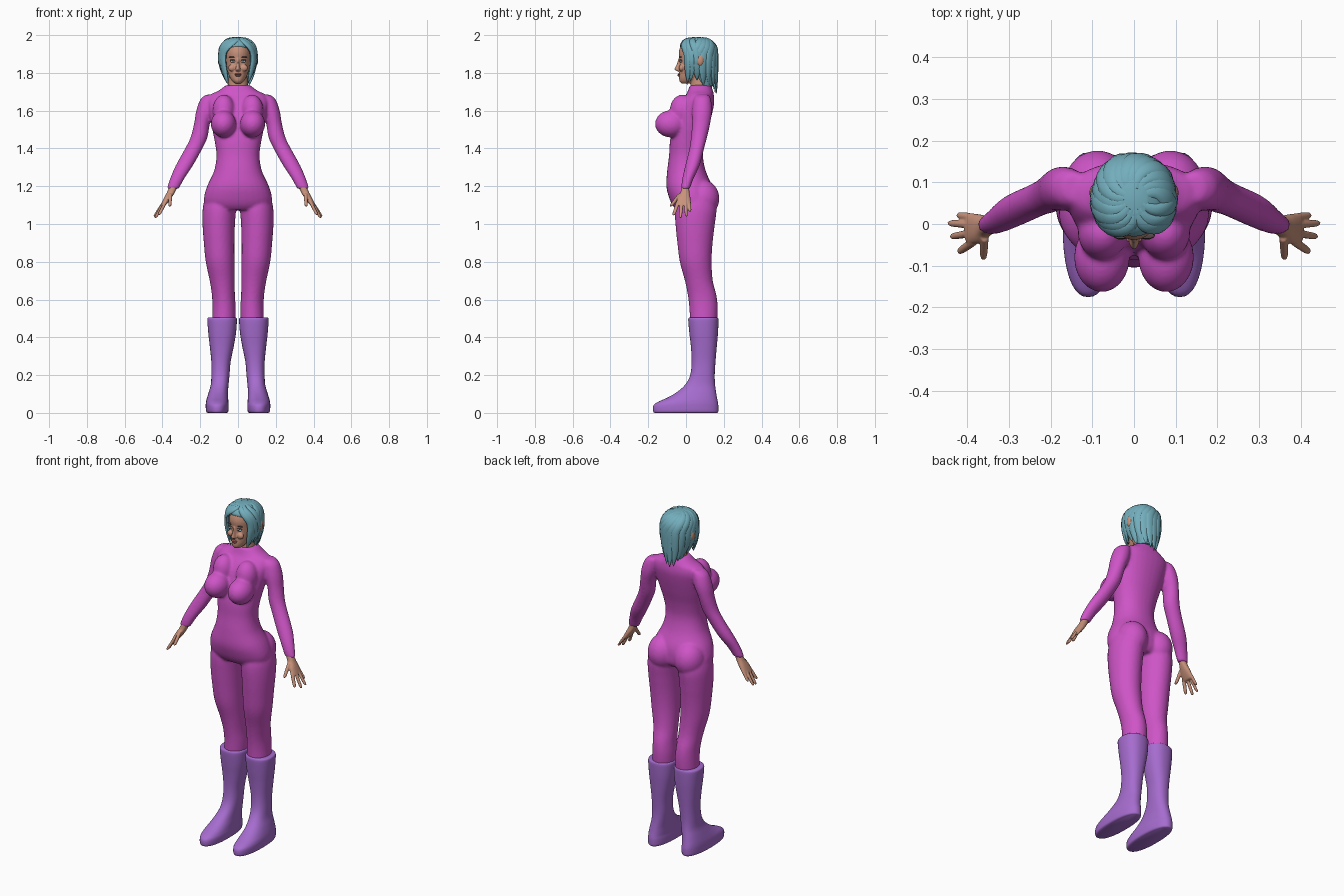
import bpy, bmesh, math, random
from mathutils import Vector, Matrix

random.seed(4)
default = bpy.data.objects.get("Cube")
if default:
    bpy.data.objects.remove(default, do_unlink=True)


def material(name, r, g, b):
    mat = bpy.data.materials.new(name)
    mat.use_nodes = True
    mat.diffuse_color = (r, g, b, 1)
    node = next(n for n in mat.node_tree.nodes if n.type == 'BSDF_PRINCIPLED')
    node.inputs["Base Color"].default_value = (r, g, b, 1)
    return mat


SUIT = material("magenta suit", 0.62, 0.09, 0.57)
BOOT = material("violet boot", 0.38, 0.15, 0.62)
HAIR = material("teal hair", 0.17, 0.42, 0.50)
SKIN = material("warm skin", 0.58, 0.29, 0.20)
EYE = material("pale blue eye", 0.45, 0.68, 0.75)
LIPS = material("rose lips", 0.42, 0.13, 0.12)
BROW = material("dark brow", 0.10, 0.07, 0.07)


def bridge(bm, loops):
    """Join vertex rings into a closed skin with end caps."""
    for low, high in zip(loops, loops[1:]):
        for i in range(len(low)):
            j = (i + 1) % len(low)
            bm.faces.new((low[i], low[j], high[j], high[i]))
    bm.faces.new(loops[0][::-1])
    bm.faces.new(loops[-1])


def spline(rows, steps=4):
    """Catmull-Rom rows through the given key rows."""
    keys = [Vector(r) for r in rows]
    out = []
    for i in range(len(keys) - 1):
        b, c = keys[i], keys[i + 1]
        a, d = keys[max(i - 1, 0)], keys[min(i + 2, len(keys) - 1)]
        for k in range(steps):
            t = k / steps
            out.append(0.5 * (2 * b + (c - a) * t + (2 * a - 5 * b + 4 * c - d) * t ** 2
                              + (3 * b - a - 3 * c + d) * t ** 3))
    return out + [keys[-1]]


def loft(bm, rows, side=1, power=2.0, sides=32):
    """Rows are (height, x centre, x radius, front y, back y)."""
    def bend(v):
        return math.copysign(abs(v) ** (2 / power), v)
    loops = []
    for z, x, rx, front, back in spline(rows):
        ring = []
        for i in range(sides):
            a = math.tau * i / sides
            ring.append(bm.verts.new((side * (x + max(rx, 0.001) * bend(math.cos(a))),
                                      (front + back) / 2 + (back - front) / 2 * bend(math.sin(a)), z)))
        loops.append(ring)
    bridge(bm, loops)


def blob(bm, centre, radii, side=1):
    place = Matrix.Translation((side * centre[0], centre[1], centre[2])) @ Matrix.Diagonal((*radii, 1))
    bmesh.ops.create_uvsphere(bm, u_segments=24, v_segments=14, radius=1, matrix=place)


def finish(name, bm, mat, voxel=0, smooth=4):
    bmesh.ops.recalc_face_normals(bm, faces=bm.faces[:])
    mesh = bpy.data.meshes.new(name)
    bm.to_mesh(mesh)
    bm.free()
    mesh.materials.append(mat)
    mesh.shade_smooth()
    mesh.set_sharp_from_angle(angle=math.radians(50))
    ob = bpy.data.objects.new(name, mesh)
    bpy.context.collection.objects.link(ob)
    if voxel:
        fuse = ob.modifiers.new("Fuse", 'REMESH')
        fuse.mode = 'VOXEL'
        fuse.voxel_size = voxel
        fuse.use_smooth_shade = True
        relax = ob.modifiers.new("Relax", 'SMOOTH')
        relax.factor = 0.5
        relax.iterations = smooth
    return ob


# Bodysuit: torso, bust, seat, arms and legs fused together
TORSO = [(1.075, 0, .15, -.05, .12), (1.10, 0, .175, -.072, .14), (1.14, 0, .18, -.09, .145),
         (1.20, 0, .164, -.104, .138), (1.28, 0, .127, -.1, .105), (1.36, 0, .114, -.09, .09),
         (1.44, 0, .124, -.085, .1), (1.52, 0, .14, -.07, .122), (1.60, 0, .155, -.05, .142),
         (1.65, 0, .16, -.025, .15), (1.685, 0, .145, 0, .147), (1.705, 0, .105, .01, .143),
         (1.735, 0, .064, .02, .132)]
LEG = [(.46, .076, .062, .022, .163), (.55, .074, .062, .018, .168), (.62, .077, .061, .01, .162),
       (.70, .084, .066, -.006, .142), (.80, .095, .076, -.033, .136), (.90, .1, .081, -.046, .141),
       (1.0, .102, .086, -.056, .153), (1.08, .099, .088, -.06, .162), (1.14, .095, .08, -.05, .15)]
ARM = [(1.185, .346, .032, -.026, .02), (1.24, .322, .038, -.02, .04), (1.31, .284, .046, -.004, .072),
       (1.40, .234, .046, .018, .096), (1.46, .206, .045, .026, .112), (1.53, .191, .042, .032, .128),
       (1.60, .172, .049, .032, .138), (1.66, .155, .044, .04, .132), (1.685, .14, .028, .055, .12)]
bm = bmesh.new()
loft(bm, TORSO, power=2.2)
for s in (-1, 1):
    loft(bm, LEG, s)
    loft(bm, ARM, s)
    blob(bm, (.077, -.08, 1.53), (.067, .084, .072), s)
    blob(bm, (.075, -.02, 1.60), (.06, .066, .085), s)
    blob(bm, (.087, .085, 1.135), (.084, .092, .1), s)
finish("bodysuit", bm, SUIT, 0.007, 8)

# Boots
BOOT_ROWS = [(0, .11, .05, -.165, .166), (.008, .11, .059, -.174, .171), (.04, .11, .061, -.172, .171),
             (.06, .11, .059, -.145, .168), (.08, .108, .056, -.1, .164), (.11, .104, .051, -.048, .159),
             (.15, .097, .047, -.004, .154), (.20, .093, .048, .022, .152), (.27, .09, .051, .03, .156),
             (.35, .086, .063, .026, .163), (.42, .084, .073, .018, .169), (.485, .084, .078, .012, .172),
             (.502, .084, .076, .014, .17), (.506, .083, .068, .02, .165)]
for s, label in ((-1, "right"), (1, "left")):
    bm = bmesh.new()
    loft(bm, BOOT_ROWS, s, power=2.3, sides=40)
    finish(label + "_boot", bm, BOOT)

# Hands: palm, four fingers and thumb, as (root x, y, z) to (tip x, y, z)
FINGERS = [((.385, .016, 1.12), (.421, .021, 1.065)), ((.39, -.002, 1.12), (.443, .002, 1.04)),
           ((.39, -.022, 1.12), (.437, -.03, 1.032)), ((.383, -.041, 1.12), (.419, -.066, 1.046)),
           ((.358, -.03, 1.16), (.361, -.081, 1.093))]
for s, label in ((-1, "right"), (1, "left")):
    bm = bmesh.new()
    loft(bm, [(1.21, .337, .021, -.021, .015), (1.17, .354, .021, -.028, .018), (1.14, .371, .02, -.045, .023),
              (1.105, .392, .015, -.05, .025), (1.098, .396, .008, -.045, .02)], s, power=2.4)
    for root, tip in FINGERS:
        a, b = Vector(root), Vector(tip)
        rows = []
        for t, r in ((0, .009), (.5, .0088), (.9, .0075), (1, .003)):
            p = a.lerp(b, t)
            stretch = 1 + abs((b - a).y / (b - a).z) * 0.5
            rows.append((p.z, p.x, r * 1.1, p.y - r * stretch, p.y + r * stretch))
        loft(bm, rows, s, sides=12)
    finish(label + "_hand", bm, SKIN, 0.003, 3)

# Head with neck, nose, brow ridge and ears
bm = bmesh.new()
loft(bm, [(1.70, 0, .058, .025, .13), (1.74, 0, .051, .025, .122), (1.81, 0, .05, .03, .125)])
loft(bm, [(1.744, 0, .017, -.024, .03), (1.756, 0, .03, -.034, .05), (1.775, 0, .043, -.037, .08),
          (1.80, 0, .053, -.036, .11), (1.83, 0, .061, -.034, .13), (1.87, 0, .066, -.035, .14),
          (1.91, 0, .068, -.038, .145), (1.95, 0, .058, -.025, .13), (1.975, 0, .035, 0, .1)])
loft(bm, [(1.807, 0, .009, -.042, -.01), (1.814, 0, .014, -.056, -.01), (1.822, 0, .012, -.061, -.01),
          (1.845, 0, .008, -.05, -.01), (1.875, 0, .008, -.041, -.01)], sides=16)
for s in (-1, 1):
    blob(bm, (.032, -.024, 1.826), (.02, .014, .018), s)
    blob(bm, (.094, .075, 1.868), (.013, .02, .032), s)
    blob(bm, (.08, .07, 1.865), (.02, .014, .02), s)
finish("head", bm, SKIN, 0.0035, 4)

# Facial details
bm = bmesh.new()
blob(bm, (0, -.037, 1.793), (.019, .008, .0045))
blob(bm, (0, -.037, 1.786), (.015, .009, .005))
finish("lips", bm, LIPS)
for s, label in ((-1, "right"), (1, "left")):
    for part, mat, centre, radii in (
            ("eye", EYE, (.028, -.0275, 1.861), (.015, .008, .0065)),
            ("pupil", BROW, (.027, -.0345, 1.861), (.0035, .0025, .0035)),
            ("lash", BROW, (.029, -.0285, 1.868), (.017, .008, .0022)),
            ("brow", BROW, (.031, -.0285, 1.884), (.018, .007, .0025))):
        bm = bmesh.new()
        blob(bm, centre, radii, s)
        finish(label + "_" + part, bm, mat)

# Hair: scalp cap under overlapping swept locks
bm = bmesh.new()
loft(bm, [(1.73, 0, .05, .07, .145), (1.80, 0, .078, .04, .157), (1.87, 0, .088, .025, .162),
          (1.91, 0, .087, .005, .16), (1.94, 0, .08, -.03, .155), (1.97, 0, .06, -.015, .135),
          (1.988, 0, .03, .02, .1)])
finish("hair_cap", bm, HAIR)

MID_Y, BROW_Z = .06, 1.87


def lock(bm, start, end, tip_z, width, lift, sides=10, steps=22):
    """Sweep a flattened tapering strand from the crown over the skull and down."""
    path = []
    for i in range(steps + 1):
        t = i / steps
        dome = min(1, 2 * t)
        drop = max(0, 2 * t - 1)
        phi = math.radians(8 + 82 * dome)
        ease = dome * dome * (3 - 2 * dome)
        a = math.radians(start + (end - start) * ease)
        rho = math.sin(phi) ** 0.7
        z = BROW_Z + .114 * max(0, math.cos(phi)) ** 0.7 - (BROW_Z - tip_z) * drop
        path.append(Vector((.093 * rho * math.sin(a) * (1 - .35 * drop ** 1.5),
                            MID_Y - .102 * rho * math.cos(a), z)))
    loops = []
    for i, p in enumerate(path):
        t = i / steps
        along = (path[min(i + 1, steps)] - path[max(i - 1, 0)]).normalized()
        out = Vector((p.x, p.y - MID_Y, max(0, p.z - BROW_Z))).normalized()
        across = along.cross(out).normalized()
        out = across.cross(along)
        size = (.45 + .55 * min(1, 3 * t)) * max(.04, 1 - t ** 5)
        ring = []
        for k in range(sides):
            b = math.tau * k / sides
            ring.append(bm.verts.new(p + across * (width * size * math.cos(b))
                                     + out * (lift * size * math.sin(b))))
        loops.append(ring)
    bridge(bm, loops)


bm = bmesh.new()
for end in range(70, 300, 19):
    back = max(0, -math.cos(math.radians(end)))
    tip = 1.765 - .07 * back + random.uniform(-.015, .015)
    lock(bm, end + 45, end, tip, .027, random.uniform(.010, .015))
finish("hair_back_locks", bm, HAIR)

bm = bmesh.new()
for start, end, tip in ((12, 60, 1.745), (30, 72, 1.77), (60, 88, 1.79), (4, -58, 1.735),
                        (-15, -70, 1.75), (-40, -84, 1.78)):
    lock(bm, start, end, tip, .023, .013)
finish("hair_fringe_locks", bm, HAIR)
